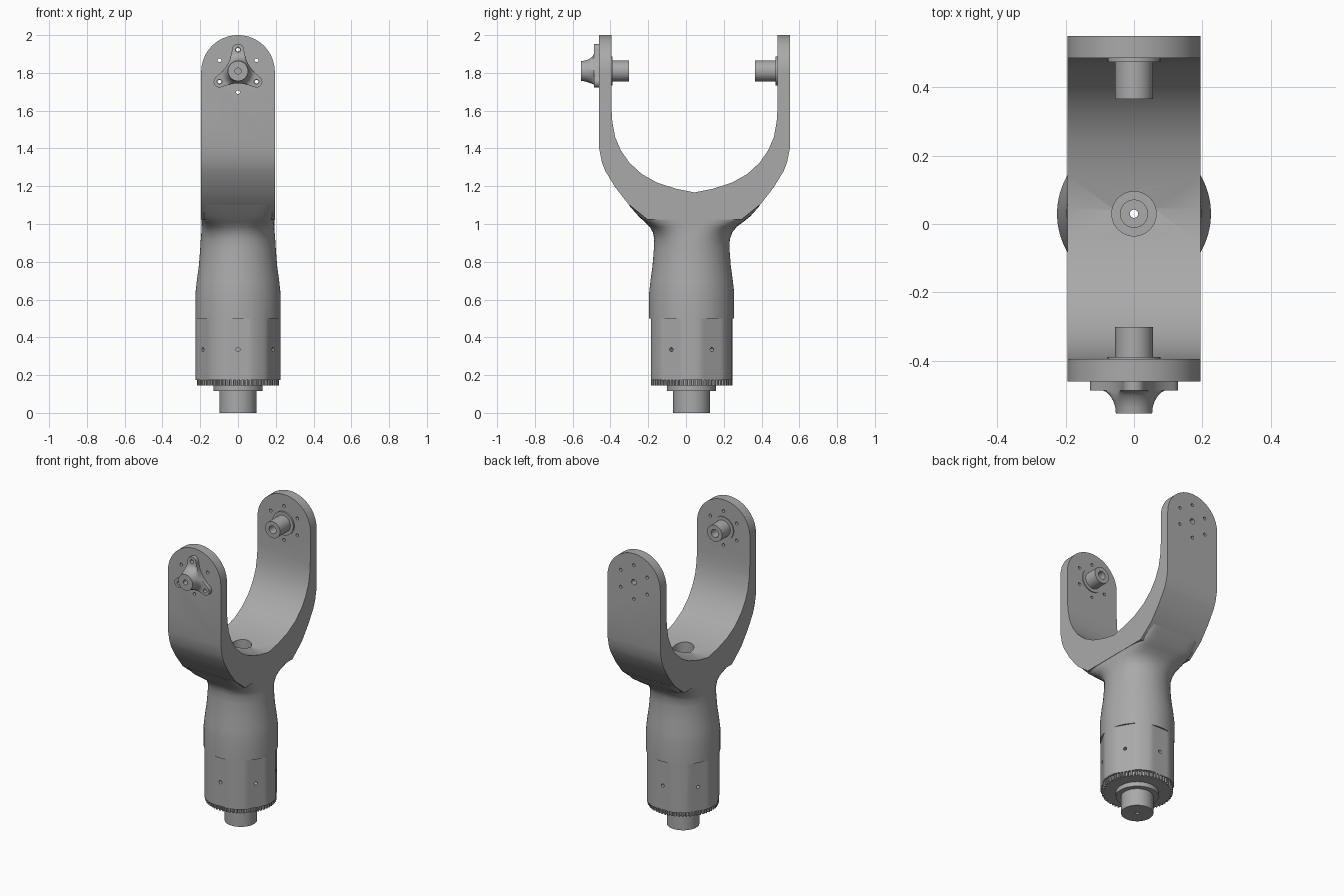
import bpy, bmesh
from math import sin, cos, pi, radians
from mathutils import Vector, Matrix
from mathutils.geometry import interpolate_bezier

cube = bpy.data.objects.get("Cube")
if cube:
    bpy.data.objects.remove(cube)

metal = bpy.data.materials.new("satin grey metal")
metal.use_nodes = True
grey = (0.4, 0.4, 0.4, 1)
metal.diffuse_color = grey
metal.node_tree.nodes["Principled BSDF"].inputs["Base Color"].default_value = grey

AXIS_Y = 0.03      # column axis
FORK_Y = 0.045     # fork middle
PIVOT_Z = 1.81     # height of the pins
FORK_W = 0.195     # half width of the fork


def loft(name, rings, matrix=Matrix()):
    """Skin a list of equal-length rings and cap both ends."""
    bm = bmesh.new()
    loops = [[bm.verts.new(matrix @ Vector(p)) for p in ring] for ring in rings]
    n = len(loops[0])
    for a, b in zip(loops, loops[1:]):
        for i in range(n):
            j = (i + 1) % n
            bm.faces.new((a[i], a[j], b[j], b[i]))
    bm.faces.new(loops[0][::-1])
    bm.faces.new(loops[-1])
    bmesh.ops.recalc_face_normals(bm, faces=bm.faces[:])
    mesh = bpy.data.meshes.new(name)
    bm.to_mesh(mesh)
    bm.free()
    mesh.materials.append(metal)
    obj = bpy.data.objects.new(name, mesh)
    bpy.context.collection.objects.link(obj)
    return obj


def circle(r, z, n=48):
    return [(r * cos(2 * pi * i / n), r * sin(2 * pi * i / n), z) for i in range(n)]


def lathe(name, profile, matrix=Matrix(), n=48):
    return loft(name, [circle(r, z, n) for r, z in profile], matrix)


def activate(obj):
    bpy.ops.object.select_all(action="DESELECT")
    obj.select_set(True)
    bpy.context.view_layer.objects.active = obj


def boolean(obj, cutter, operation="DIFFERENCE"):
    mod = obj.modifiers.new("cut", "BOOLEAN")
    mod.operation, mod.solver, mod.object = operation, "EXACT", cutter
    activate(obj)
    bpy.ops.object.modifier_apply(modifier=mod.name)


def smooth(obj, angle=30):
    activate(obj)
    bpy.ops.object.shade_smooth_by_angle(angle=radians(angle))


def along_y(y, sign):
    """Frame at the pivot whose local z points along sign * y, local y up."""
    return Matrix.Translation((0, y, PIVOT_Z)) @ Matrix(
        ((-sign, 0, 0), (0, 0, sign), (0, 1, 0))).to_4x4()


# Fork: side profile, mirrored about its middle
outer = [(0.505, 2.0), (0.505, 1.4), (0.49, 1.325), (0.472, 1.28), (0.42, 1.195),
         (0.35, 1.105), (0.25, 1.025)]
inner = [(0, 1.167), (0.1, 1.187), (0.2, 1.22), (0.28, 1.265), (0.345, 1.325),
         (0.39, 1.39), (0.42, 1.46), (0.435, 1.54), (0.44, 1.62), (0.44, 2.0)]
half = inner + outer
side = half + [(-y, z) for y, z in reversed(half) if y]
fork = loft("fork", [[(x, y + FORK_Y, z) for y, z in side] for x in (-FORK_W, FORK_W)])

# Round the tops of both arms
outline = [(-FORK_W, 0.9), (FORK_W, 0.9)] + [
    (FORK_W * cos(pi * i / 32), 2 - FORK_W + FORK_W * sin(pi * i / 32)) for i in range(33)]
rounder = loft("arm_rounder", [[(x, y, z) for x, z in outline] for y in (-1, 1)])
boolean(fork, rounder, "INTERSECT")
bpy.data.objects.remove(rounder)

# Column with six shallow flats, flowing into the flared neck
N = 96


def column_ring(z, r, flat=None):
    ring = []
    for i in range(N):
        a = 2 * pi * i / N
        off = (a - pi / 6 + pi / 6) % (pi / 3) - pi / 6
        rad = min(r, flat / cos(off)) if flat else r
        ring.append((rad * cos(a), AXIS_Y + rad * sin(a), z))
    return ring


def neck_ring(z, rx, ry, power, cy):
    ring = []
    for i in range(N):
        c, s = cos(2 * pi * i / N), sin(2 * pi * i / N)
        k = (abs(c) ** power + abs(s) ** power) ** (-1 / power)
        ring.append((rx * c * k, cy + ry * s * k, z))
    return ring


rings = [column_ring(0.175, 0.225, 0.215), column_ring(0.5, 0.225, 0.215)]
rings += [column_ring(z, r) for z, r in
          ((0.5, 0.225), (0.635, 0.225), (0.7, 0.218), (0.78, 0.207), (0.87, 0.2))]
rings += [neck_ring(*v) for v in (
    (0.92, 0.197, 0.2, 2.1, 0.032), (0.955, 0.194, 0.21, 2.4, 0.035),
    (0.985, 0.193, 0.23, 3, 0.038), (1.01, 0.193, 0.26, 5, 0.042),
    (1.04, 0.193, 0.295, 9, FORK_Y), (1.1, 0.193, 0.348, 14, FORK_Y))]
column = loft("column", rings)

# Stepped bore down the column axis
axis = Matrix.Translation((0, AXIS_Y, 0))
bore = lathe("bore_cutter", [(0.012, -0.1), (0.012, 0.7), (0.04, 0.7), (0.04, 0.9),
                             (0.065, 0.9), (0.065, 1.4)], axis)
boolean(fork, bore)
boolean(column, bore)

# Screw holes in the flats of the column
for i in range(6):
    turn = axis @ Matrix.Rotation(radians(30 + 60 * i), 4, "Z")
    screw = lathe("screw_cutter", [(0.011, 0.17), (0.011, 0.3)], turn @ Matrix.Translation(
        (0, 0, 0.335)) @ Matrix.Rotation(pi / 2, 4, "Y"), 16)
    boolean(column, screw)
    bpy.data.objects.remove(screw)

# Bolt circle through both arms, with a centre hole
spots = [(0, 0, 0.018)] + [
    (0.113 * cos(pi / 6 + pi / 3 * i), 0.113 * sin(pi / 6 + pi / 3 * i), 0.01) for i in range(6)]
for x, z, r in spots:
    drill = lathe("drill", [(r, -1), (r, 1)], along_y(0, 1) @ Matrix.Translation((x, z, 0)), 16)
    boolean(fork, drill)
    bpy.data.objects.remove(drill)

# Drive gear and stub shaft under the column
TEETH = 60
gear_rings = []
for z in (0.145, 0.178):
    ring = []
    for i in range(TEETH):
        for step, r in ((0, 0.203), (0.4, 0.203), (0.5, 0.216), (0.9, 0.216)):
            a = 2 * pi * (i + step) / TEETH
            ring.append((r * cos(a), AXIS_Y + r * sin(a), z))
    gear_rings.append(ring)
gear = loft("drive_gear", gear_rings)
shaft = lathe("stub_shaft", [(0.098, 0), (0.098, 0.115), (0.13, 0.115), (0.13, 0.15)], axis)
boolean(gear, bore)
boolean(shaft, bore)
bpy.data.objects.remove(bore)

# Pins on the inner faces of the arms
for name, y, sign, flange, length in (("front_pin", -0.395, 1, 0.006, 0.093),
                                      ("back_pin", 0.485, -1, 0.011, 0.12)):
    pin = lathe(name, [(0.077, 0), (0.077, flange), (0.055, flange), (0.055, length),
                       (0.026, length), (0.026, length - 0.06)], along_y(y, sign))
    smooth(pin)

# Three-armed horn on the outer face of the front arm
LOBE, LOBE_R = 0.113, 0.031
star = []
for k in range(3):
    base = pi / 2 + 2 * pi * k / 3

    def lobe_point(b, t):
        c = Vector((cos(b), sin(b))) * LOBE
        return c + Vector((cos(b + t), sin(b + t))) * LOBE_R

    star += [lobe_point(base, radians(t)) for t in range(-80, 81, 16)]
    start, end = star[-1], lobe_point(base + 2 * pi / 3, radians(-80))
    mid = Vector((cos(base + pi / 3), sin(base + pi / 3))) * 0.05
    star += interpolate_bezier(start, start.lerp(mid, 0.75), end.lerp(mid, 0.75), end, 16)[1:-1]


def horn_ring(limit, h):
    pts = [Vector(p[:2]) for p in star]
    return [(*(p * min(1, limit / p.length)), h) for p in pts]


horn = loft("three_arm_horn", [horn_ring(r, h) for r, h in (
    (1, 0), (1, 0.027), (0.092, 0.027), (0.08, 0.032), (0.07, 0.042), (0.061, 0.057),
    (0.055, 0.075), (0.053, 0.095), (0.016, 0.095), (0.016, 0.06))], along_y(-0.46, -1))
for k in range(3):
    b = pi / 2 + 2 * pi * k / 3
    drill = lathe("drill", [(0.013, -0.1), (0.013, 0.2)], along_y(-0.46, -1)
                  @ Matrix.Translation((LOBE * cos(b), LOBE * sin(b), 0)), 16)
    boolean(horn, drill)
    bpy.data.objects.remove(drill)

for obj in (fork, column, shaft, horn):
    smooth(obj)
